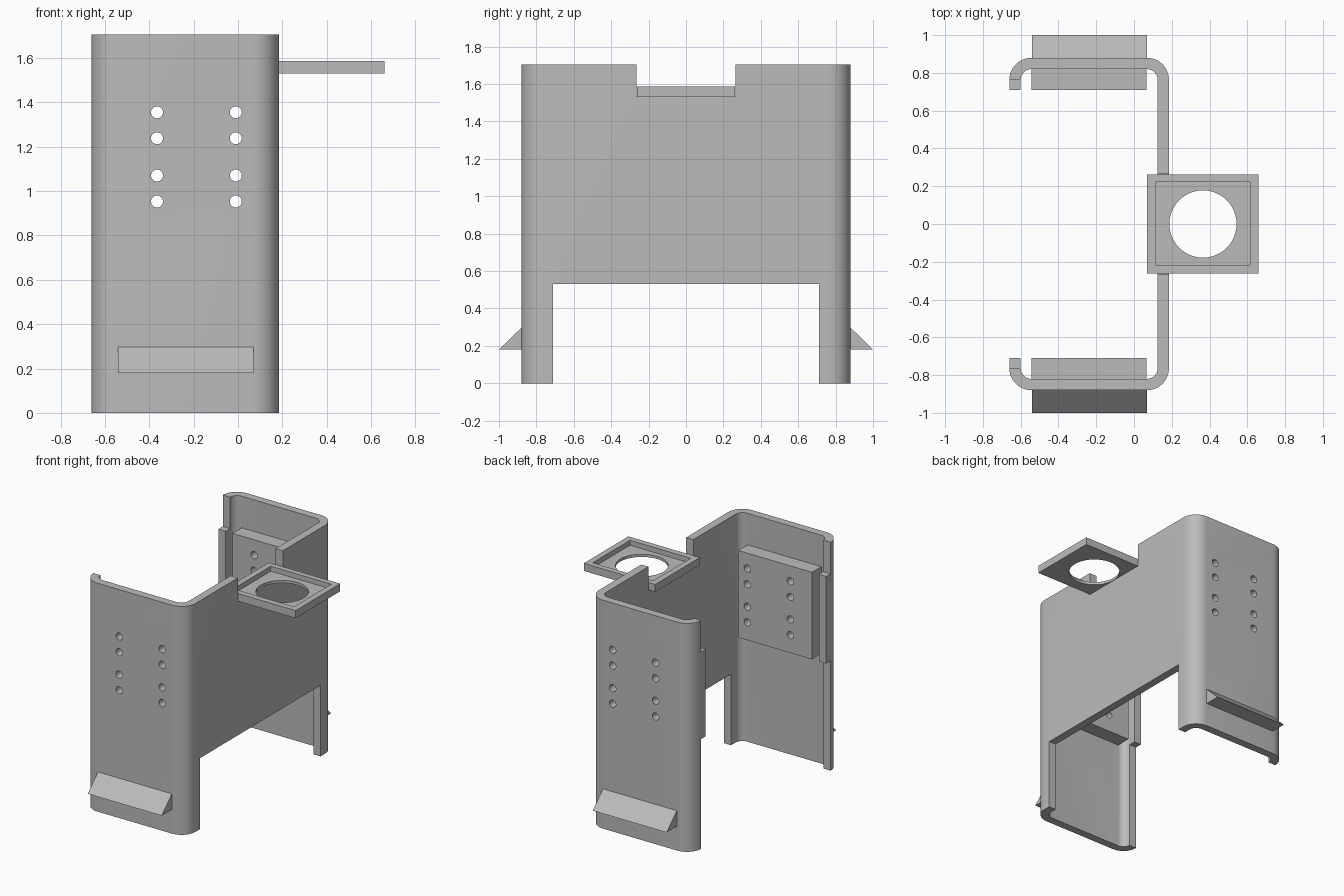
import bpy, bmesh, math
from mathutils import Matrix, Vector

if "Cube" in bpy.data.objects:
    bpy.data.objects.remove(bpy.data.objects["Cube"])

grey = bpy.data.materials.new("plain grey")
grey.diffuse_color = (0.5, 0.5, 0.5, 1)
grey.use_nodes = True
grey.node_tree.nodes["Principled BSDF"].inputs["Base Color"].default_value = grey.diffuse_color


def finish(bm, name):
    bmesh.ops.recalc_face_normals(bm, faces=bm.faces)
    mesh = bpy.data.meshes.new(name)
    bm.to_mesh(mesh)
    bm.free()
    mesh.materials.append(grey)
    ob = bpy.data.objects.new(name, mesh)
    bpy.context.collection.objects.link(ob)
    return ob


def add_box(bm, x0, x1, y0, y1, z0, z1):
    m = Matrix.Translation(((x0 + x1) / 2, (y0 + y1) / 2, (z0 + z1) / 2))
    m = m @ Matrix.Diagonal((x1 - x0, y1 - y0, z1 - z0, 1))
    bmesh.ops.create_cube(bm, size=1, matrix=m)


def add_cylinder(bm, matrix, radius, depth, sides):
    bmesh.ops.create_cone(bm, cap_ends=True, segments=sides, radius1=radius,
                          radius2=radius, depth=depth, matrix=matrix)


def box(name, *size):
    bm = bmesh.new()
    add_box(bm, *size)
    return finish(bm, name)


def prism(name, points, direction):
    bm = bmesh.new()
    face = bm.faces.new([bm.verts.new(p) for p in points])
    new = bmesh.ops.extrude_face_region(bm, geom=[face])["geom"]
    bmesh.ops.translate(bm, vec=Vector(direction),
                        verts=[v for v in new if isinstance(v, bmesh.types.BMVert)])
    return finish(bm, name)


def activate(ob):
    bpy.ops.object.select_all(action='DESELECT')
    ob.select_set(True)
    bpy.context.view_layer.objects.active = ob


def cut(ob, cutter):
    activate(ob)
    mod = ob.modifiers.new("cut", 'BOOLEAN')
    mod.operation, mod.solver, mod.object = 'DIFFERENCE', 'EXACT', cutter
    bpy.ops.object.modifier_apply(modifier=mod.name)
    bpy.data.objects.remove(cutter)


def smooth(ob):
    activate(ob)
    bpy.ops.object.shade_smooth_by_angle(angle=math.radians(30))


# Channel section: web on +x, flanges at both ends, rounded bends and short lips
LEFT, RIGHT, HALF, T, R = -0.66, 0.185, 0.88, 0.06, 0.117
H = 1.705
PAD_Z = (0.82, 1.47)


def arc(cx, cy, r, a0, a1, n=10):
    return [(cx + r * math.cos(math.radians(a0 + (a1 - a0) * i / n)),
             cy + r * math.sin(math.radians(a0 + (a1 - a0) * i / n)))
            for i in range(n + 1)]


def half_path(r):
    return (arc(RIGHT - R, HALF - R, r, 0, 90)
            + arc(LEFT + R, HALF - R, r, 90, 180))


def full_path(r):
    upper = half_path(r)
    return [(x, -y) for x, y in reversed(upper)] + upper


outline = full_path(R) + full_path(R - T)[::-1]
channel = prism("channel", [(x, y, 0) for x, y in outline], (0, 0, H))

# Leg opening and top notch in the web
bm = bmesh.new()
add_box(bm, 0.095, 0.4, -0.71, 0.71, -0.2, 0.53)
add_box(bm, 0.095, 0.4, -0.265, 0.265, 1.53, 2)
cut(channel, finish(bm, "web_cutter"))


# Bolt holes through flange and pad
def bolt_cutter(side):
    bm = bmesh.new()
    for x in (-0.365, -0.01):
        for z in (0.953, 1.07, 1.238, 1.355):
            m = Matrix.Translation((x, side * 0.8, z)) @ Matrix.Rotation(math.pi / 2, 4, 'X')
            add_cylinder(bm, m, 0.027, 0.5, 24)
    return finish(bm, "bolt_cutter")


for side, label in ((-1, "front"), (1, "back")):
    cut(channel, bolt_cutter(side))
    ys = sorted((side * 0.71, side * 0.82))
    pad = box(label + "_pad", -0.543, 0.065, *ys, *PAD_Z)
    cut(pad, bolt_cutter(side))
    smooth(pad)
    # Lip extension beside the pad
    box(label + "_lip_strip", LEFT, LEFT + T,
        *sorted((side * 0.71, side * (HALF - R))), *PAD_Z)
    # Wedge ledge near the foot
    prism(label + "_ledge", [(-0.54, side * HALF, 0.18), (-0.54, side, 0.18),
                             (-0.54, side * HALF, 0.297)], (0.61, 0, 0))
smooth(channel)

# Square tray with shallow recess and round opening
tray = box("tray", 0.07, 0.66, -0.263, 0.263, 1.53, 1.587)
cut(tray, box("recess_cutter", 0.115, 0.615, -0.218, 0.222, 1.55, 1.8))
bm = bmesh.new()
add_cylinder(bm, Matrix.Translation((0.365, 0, 1.55)), 0.178, 0.4, 48)
cut(tray, finish(bm, "opening_cutter"))
smooth(tray)
